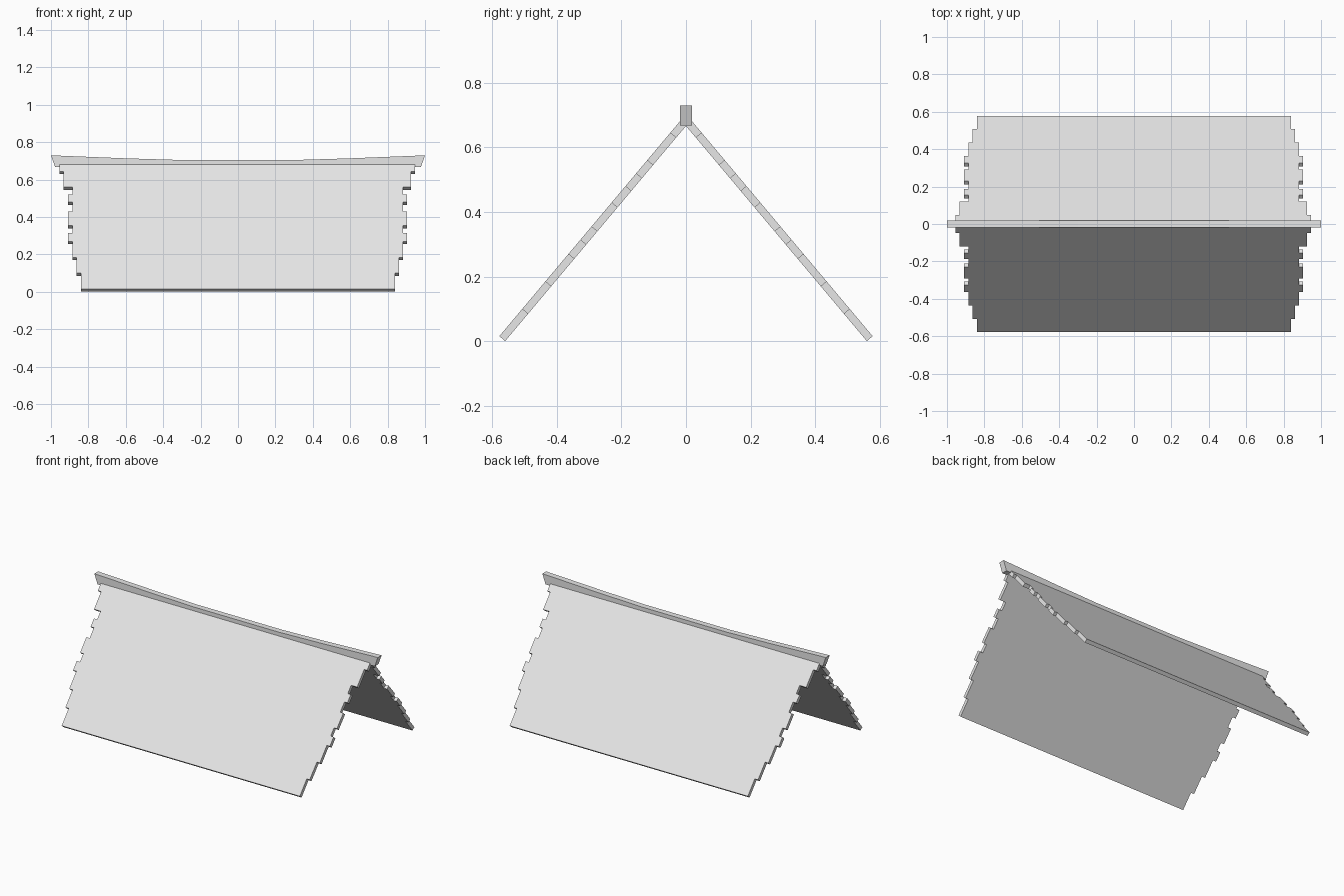
import bpy
import bmesh
from mathutils import Vector

cube = bpy.data.objects.get("Cube")
if cube:
    bpy.data.objects.remove(cube, do_unlink=True)

grey = bpy.data.materials.new("plain grey")
grey.use_nodes = True
colour = (0.8, 0.8, 0.8, 1)
grey.diffuse_color = colour
grey.node_tree.nodes["Principled BSDF"].inputs["Base Color"].default_value = colour


def prism(name, front, back):
    """Closed solid between two matching outlines."""
    bm = bmesh.new()
    a = [bm.verts.new(p) for p in front]
    b = [bm.verts.new(p) for p in back]
    bm.faces.new(a)
    bm.faces.new(b[::-1])
    for i in range(len(a)):
        j = (i + 1) % len(a)
        bm.faces.new((a[j], a[i], b[i], b[j]))
    bmesh.ops.recalc_face_normals(bm, faces=bm.faces)
    mesh = bpy.data.meshes.new(name)
    bm.to_mesh(mesh)
    bm.free()
    mesh.materials.append(grey)
    obj = bpy.data.objects.new(name, mesh)
    bpy.context.collection.objects.link(obj)
    return obj


# Ragged gable edge: height where each course starts, and its step outwards
APEX, EAVE, PITCH = 0.703, 0.016, 1.19
INSET = Vector((0.018, -0.0152))
courses = [(EAVE, 0), (0.10, 1), (0.185, 2), (0.27, 3), (0.315, 2), (0.355, 3),
           (0.43, 2), (0.48, 3), (0.52, 2), (0.56, 4), (0.645, 5)]
edge = []
for i, (low, step) in enumerate(courses):
    high = courses[i + 1][0] if i + 1 < len(courses) else APEX
    edge += [(step, low), (step, high)]
outline = [(0.84 + 0.021 * s, z) for s, z in edge]
outline += [(-0.84 - 0.023 * s, z) for s, z in reversed(edge)]


def slope_point(x, z, side, inner):
    y = (APEX - z) / PITCH
    if inner:
        if z == APEX:                      # mitre under the ridge
            z = 0.666
        else:
            y, z = y - INSET.x, z + INSET.y
    return (x, side * y, z)


# Two roof slopes
for name, side in (("front_roof_slope", -1), ("back_roof_slope", 1)):
    prism(name,
          [slope_point(x, z, side, False) for x, z in outline],
          [slope_point(x, z, side, True) for x, z in outline])

# Sagging ridge beam with raked ends
top = [(-1, 0.73), (-0.6, 0.714), (-0.3, 0.705), (0.3, 0.705), (0.6, 0.714), (1, 0.73)]
beam = [(-0.978, 0.668)] + top + [(0.978, 0.668)]
prism("ridge_beam",
      [(x, -0.019, z) for x, z in beam],
      [(x, 0.019, z) for x, z in beam])
